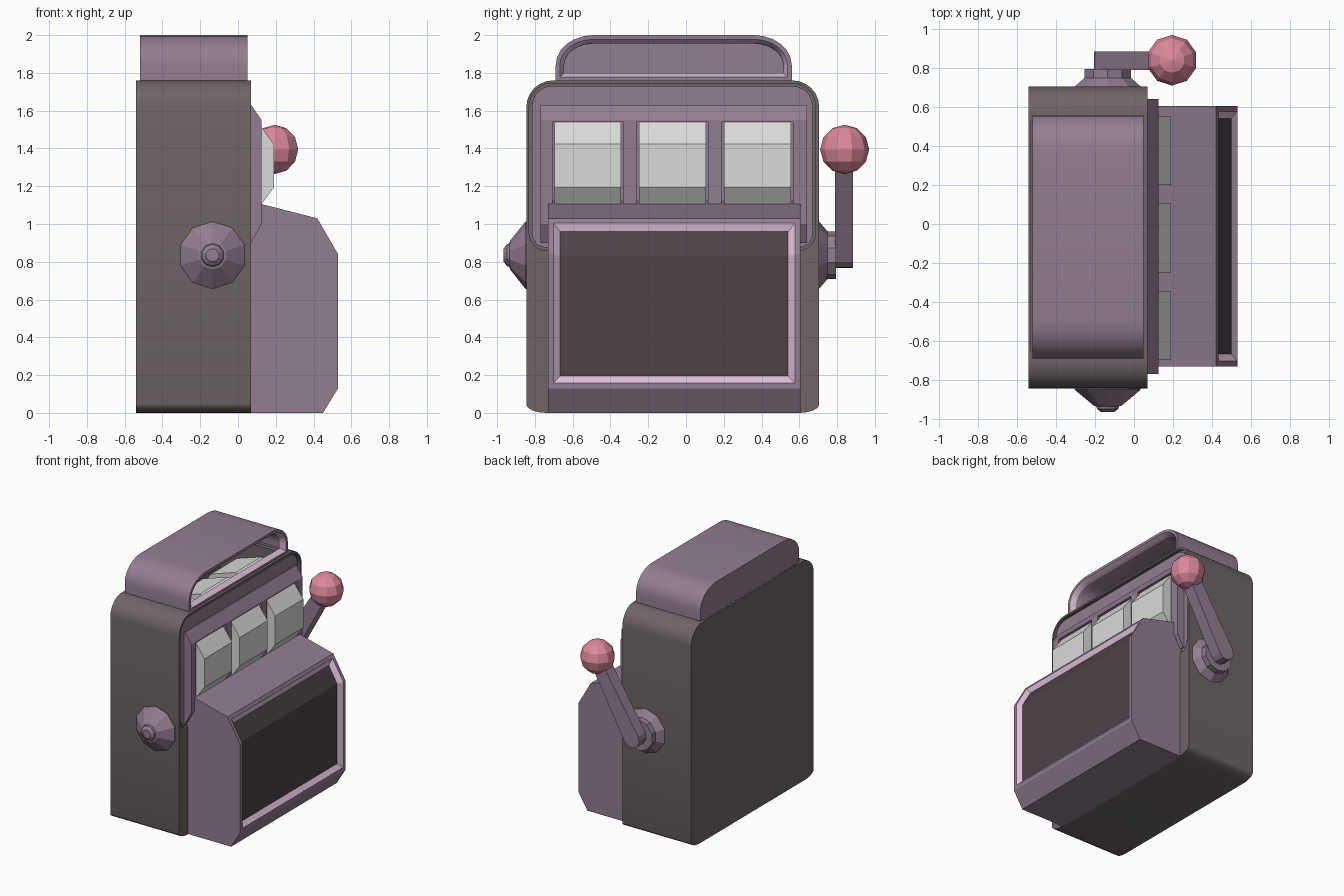
import bpy, bmesh, math
from mathutils import Vector

if "Cube" in bpy.data.objects:
    bpy.data.objects.remove(bpy.data.objects["Cube"])


def material(name, rgb):
    m = bpy.data.materials.new(name)
    m.diffuse_color = (*rgb, 1)
    m.use_nodes = True
    m.node_tree.nodes["Principled BSDF"].inputs["Base Color"].default_value = m.diffuse_color
    return m


PURPLE = material("dusty_purple", (0.29, 0.205, 0.28))
GREY = material("warm_dark_grey", (0.158, 0.13, 0.132))
PALE = material("pale_pink", (0.72, 0.52, 0.68))
SCREEN = material("dark_screen", (0.075, 0.055, 0.064))
WHITE = material("reel_white", (0.70, 0.70, 0.70))
PINK = material("ball_pink", (0.72, 0.25, 0.33))


def finish(name, bm, mats, smooth=False):
    me = bpy.data.meshes.new(name)
    bm.to_mesh(me)
    bm.free()
    for m in mats:
        me.materials.append(m)
    ob = bpy.data.objects.new(name, me)
    bpy.context.collection.objects.link(ob)
    if smooth:
        bpy.ops.object.select_all(action='DESELECT')
        bpy.context.view_layer.objects.active = ob
        ob.select_set(True)
        bpy.ops.object.shade_smooth_by_angle(angle=math.radians(32))
    return ob


def prism(pts, axis, a, b):
    """Extrude an outline (y,z along x, or x,z along y) from a to b."""
    bm = bmesh.new()
    place = (lambda p: (a, p[0], p[1])) if axis == 'x' else (lambda p: (p[0], a, p[1]))
    f = bm.faces.new([bm.verts.new(place(p)) for p in pts])
    out = bmesh.ops.extrude_face_region(bm, geom=[f])
    move = Vector((b - a, 0, 0)) if axis == 'x' else Vector((0, b - a, 0))
    bmesh.ops.translate(bm, vec=move,
                        verts=[v for v in out['geom'] if isinstance(v, bmesh.types.BMVert)])
    bmesh.ops.recalc_face_normals(bm, faces=bm.faces)
    return bm


def rect(u0, u1, v0, v1):
    return [(u0, v0), (u1, v0), (u1, v1), (u0, v1)]


def rounded(y0, y1, z0, z1, top, bottom, n=6):
    """Rectangle with elliptical corners; top and bottom are (ry, rz) or None."""
    pts = []
    for cy, cz, r, start in ((y1, z1, top, 0), (y0, z1, top, 90),
                             (y0, z0, bottom, 180), (y1, z0, bottom, 270)):
        if r is None:
            pts.append((cy, cz))
            continue
        sy, sz = (1 if cy == y1 else -1), (1 if cz == z1 else -1)
        for i in range(n + 1):
            t = math.radians(start + 90 * i / n)
            pts.append((cy - sy * r[0] + r[0] * math.cos(t),
                        cz - sz * r[1] + r[1] * math.sin(t)))
    return pts


def cut(ob, cutters):
    for c in cutters:
        mod = ob.modifiers.new("cut", 'BOOLEAN')
        mod.operation, mod.solver, mod.object = 'DIFFERENCE', 'EXACT', c
    dg = bpy.context.evaluated_depsgraph_get()
    me = bpy.data.meshes.new_from_object(ob.evaluated_get(dg))
    ob.modifiers.clear()
    ob.data = me
    for c in cutters:
        bpy.data.objects.remove(c)


def lathe(name, profile, x, z, sides=10):
    """Turned part around a y-parallel axis; profile holds (radius, y)."""
    bm = bmesh.new()
    rings = [[bm.verts.new((x + r * math.cos(2 * math.pi * (i + .5) / sides), y,
                            z + r * math.sin(2 * math.pi * (i + .5) / sides)))
              for i in range(sides)] for r, y in profile]
    for r0, r1 in zip(rings, rings[1:]):
        for i in range(sides):
            j = (i + 1) % sides
            bm.faces.new((r0[i], r0[j], r1[j], r1[i]))
    bm.faces.new(rings[0])
    bm.faces.new(rings[-1])
    bmesh.ops.recalc_face_normals(bm, faces=bm.faces)
    return bm


# Cabinet with a recessed upper front and a hollow for the reels
cabinet = finish("cabinet", prism(rounded(-.845, .705, 0, 1.76, (.14, .14), (.11, .045)),
                                  'x', -.54, .07), [GREY], True)
recess = finish("recess_cutter", prism(rounded(-.83, .685, .86, 1.745, (.12, .12), (.09, .09)),
                                       'x', .045, .2), [GREY])
hollow = finish("hollow_cutter", prism(rect(-.655, .525, .92, 1.85), 'x', -.528, .025), [GREY])
cut(cabinet, [recess, hollow])

# Purple backing inside the recess
finish("front_backing", prism(rounded(-.815, .67, .875, 1.73, (.105, .105), (.075, .075)),
                              'x', .04, .06), [PURPLE])

# Reel panel with bevelled top and bottom and three windows
REELS = [(-.695, -.345), (-.25, .105), (.2, .555)]
panel = finish("reel_panel", prism([(.05, .9), (.07, .9), (.125, 1.0), (.125, 1.55),
                                    (.07, 1.63), (.05, 1.63)], 'y', -.77, .64), [PURPLE])
cut(panel, [finish("window_cutter", prism(rect(a - .012, b + .012, 1.09, 1.54), 'x', .065, .3),
                   [PURPLE]) for a, b in REELS])

# Ten-sided reels
for k, (a, b) in enumerate(REELS):
    finish(f"reel_{k + 1}", lathe("reel", [(.37, a), (.37, b)], -.162, 1.308), [WHITE])

# Lower console with a sunken screen wrapping over its upper bevel
bm = prism([(.06, 0), (.45, 0), (.53, .13), (.53, .84), (.42, 1.03), (.06, 1.122)],
           'y', -.73, .605)
front = [f for f in bm.faces if f.normal.x > .5 and f.normal.z > -.1 and f.normal.z < .7]
bmesh.ops.inset_region(bm, faces=front, thickness=.028, use_even_offset=True)
rim = bmesh.ops.inset_region(bm, faces=front, thickness=.036, depth=-.03, use_even_offset=True)
for f in rim['faces']:
    f.material_index = 1
for f in front:
    f.material_index = 2
finish("console", bm, [PURPLE, PALE, SCREEN])

# Top sign: an open-fronted shell with a pale lip, open to the hollow below
bm = prism(rounded(-.69, .56, 1.755, 2.0, (.2, .16), None), 'x', -.52, .05)
bm.normal_update()
front = [f for f in bm.faces if f.normal.x > .9]
bmesh.ops.inset_region(bm, faces=front, thickness=.022, use_even_offset=True)
lip = bmesh.ops.inset_region(bm, faces=front, thickness=.022, depth=-.04, use_even_offset=True)
for f in lip['faces']:
    f.material_index = 1
bmesh.ops.inset_region(bm, faces=front, thickness=.001, depth=-.49, use_even_offset=True)
bm.normal_update()
floor = [f for f in bm.faces if f.material_index == 0 and abs(f.normal.z) > .9
         and f.calc_center_median().z < 1.84]
bmesh.ops.delete(bm, geom=floor, context='FACES')
finish("top_sign", bm, [PURPLE, PALE], True)

# Side knob and lever hub
AX, AZ = -.135, .835
finish("side_knob", lathe("k", [(.178, -.84), (.178, -.85), (.075, -.932), (.062, -.935),
                                (.058, -.948), (.035, -.965)], AX, AZ), [PURPLE])
finish("lever_hub", lathe("h", [(.178, .695), (.178, .705), (.125, .75), (.125, .795)],
                          AX, AZ), [PURPLE])

# Lever arm: a rounded bar leaning forward to the ball
BALL = Vector((.195, .84, 1.395))
ang = math.atan2(BALL.z - AZ, BALL.x - AX)
length = math.hypot(BALL.z - AZ, BALL.x - AX)
R = .07
local = [(R * math.cos(math.radians(t)), R * math.sin(math.radians(t)))
         for t in range(90, 271, 36)] + [(length, -.05), (length, .05)]
arm = [(AX + u * math.cos(ang) - v * math.sin(ang), AZ + u * math.sin(ang) + v * math.cos(ang))
       for u, v in local]
finish("lever_arm", prism(arm, 'y', .79, .885), [PURPLE])

# Faceted lever ball
bm = bmesh.new()
bmesh.ops.create_uvsphere(bm, u_segments=10, v_segments=6, radius=.13)
bmesh.ops.translate(bm, vec=BALL, verts=bm.verts)
finish("lever_ball", bm, [PINK])
